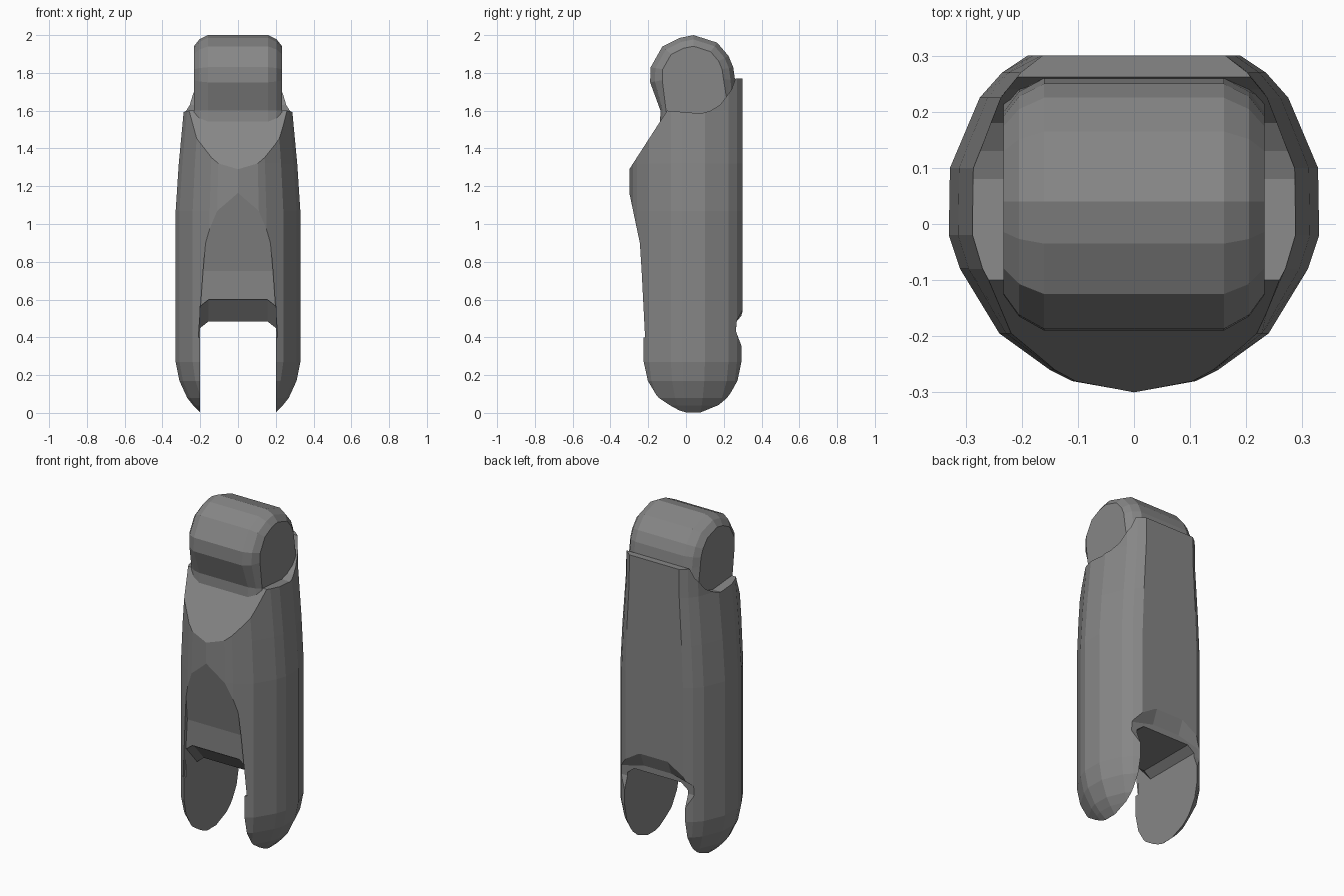
import bpy, bmesh

if "Cube" in bpy.data.objects:
    bpy.data.objects.remove(bpy.data.objects["Cube"])

grey = bpy.data.materials.new("dark_grey")
grey.diffuse_color = (0.24, 0.24, 0.24, 1)
grey.use_nodes = True
grey.node_tree.nodes["Principled BSDF"].inputs["Base Color"].default_value = grey.diffuse_color


def loft(name, rings):
    """Skin a list of equal-length closed rings and cap both ends."""
    bm = bmesh.new()
    vs = [[bm.verts.new(p) for p in r] for r in rings]
    n = len(vs[0])
    for a, b in zip(vs, vs[1:]):
        for i in range(n):
            j = (i + 1) % n
            bm.faces.new((a[i], a[j], b[j], b[i]))
    bm.faces.new(vs[0])
    bm.faces.new(vs[-1])
    bmesh.ops.recalc_face_normals(bm, faces=bm.faces)
    me = bpy.data.meshes.new(name)
    bm.to_mesh(me)
    bm.free()
    me.materials.append(grey)
    ob = bpy.data.objects.new(name, me)
    bpy.context.collection.objects.link(ob)
    return ob


def cut(target, cutter):
    m = target.modifiers.new("cut", 'BOOLEAN')
    m.operation = 'DIFFERENCE'
    m.solver = 'EXACT'
    m.object = cutter
    bpy.context.view_layer.objects.active = target
    bpy.ops.object.modifier_apply(modifier=m.name)
    bpy.data.objects.remove(cutter)


def extrude_x(name, profile, w):
    return loft(name, [[(x, y, z) for y, z in profile] for x in (-w, w)])


# Forked body: flat-backed round section, scaled along its height
half = [(0.19, 0.30), (0.235, 0.27), (0.275, 0.225), (0.328, 0.10),
        (0.33, -0.02), (0.31, -0.08), (0.24, -0.195), (0.15, -0.26), (0.11, -0.28)]
section = half + [(0, -0.30)] + [(-x, y) for x, y in reversed(half)]
CY = 0.04
stations = [(0.003, 0.612, 0.612), (0.04, 0.72, 0.72), (0.08, 0.815, 0.815),
            (0.17, 0.94, 0.95), (0.27, 1, 1), (1.07, 1, 1),
            (1.32, 0.95, 1), (1.60, 0.87, 1), (1.90, 0.85, 1)]
body = loft("forked_body", [[(x * sx, CY + (y - CY) * sy, z) for x, y in section]
                            for z, sx, sy in stations])

# Slanted front shoulder and curved seat for the head
cut(body, extrude_x("seat_cutter", [
    (-0.44, 1.073), (-0.10, 1.60), (0.08, 1.585), (0.13, 1.60), (0.18, 1.63),
    (0.24, 1.71), (0.262, 1.77), (0.5, 1.77), (0.5, 2.1), (-0.44, 2.1)], 0.6))

# Recessed front panel between the legs
cut(body, loft("panel_cutter", [
    [(-w, -0.5, z), (w, -0.5, z), (w, y, z), (-w, y, z)]
    for z, w, y in [(1.17, 0.148, -0.301), (0.75, 0.185, -0.213), (0.4, 0.21, -0.205)]]))

# Arched shallow notch across the back
cut(body, loft("notch_cutter", [
    [(x, 0.303, 0.61 - d), (x, 0.267, 0.52 - d * 0.4), (x, 0.265, 0.43), (x, 0.303, 0.33),
     (x, 0.5, 0.33), (x, 0.5, 0.61 - d)]
    for x, d in [(-0.25, 0.1), (-0.09, 0), (0.09, 0), (0.25, 0.1)]]))

# Slot between the legs, ceiling rising towards the front
cut(body, loft("slot_cutter", [
    [(-0.2, y, -0.1), (0.2, y, -0.1), (0.2, y, h - 0.035),
     (0.155, y, h), (-0.155, y, h), (-0.2, y, h - 0.035)]
    for y, h in [(-0.5, 0.605), (-0.2, 0.60), (-0.1, 0.485), (0.5, 0.485)]]))

# Head: faceted drum lying across x, with a short neck into the body
drum = [(-0.14, 1.48), (-0.135, 1.60), (-0.19, 1.75), (-0.187, 1.83), (-0.125, 1.94),
        (-0.035, 1.985), (0.04, 2.0), (0.165, 1.96), (0.225, 1.89), (0.25, 1.83),
        (0.26, 1.76), (0.262, 1.60), (0.262, 1.48)]


def head_ring(x, s):
    ring = []
    for y, z in drum:
        if z < 1.7:  # neck keeps its height and tapers less
            ring.append((x, CY + (y - CY) * (1 - (1 - s) * 0.6), z))
        else:
            ring.append((x, CY + (y - CY) * s, 1.79 + (z - 1.79) * s))
    return ring


ends = [(0.233, 0.72), (0.205, 0.89), (0.16, 1)]
loft("head", [head_ring(-x, s) for x, s in ends] + [head_ring(x, s) for x, s in reversed(ends)])
